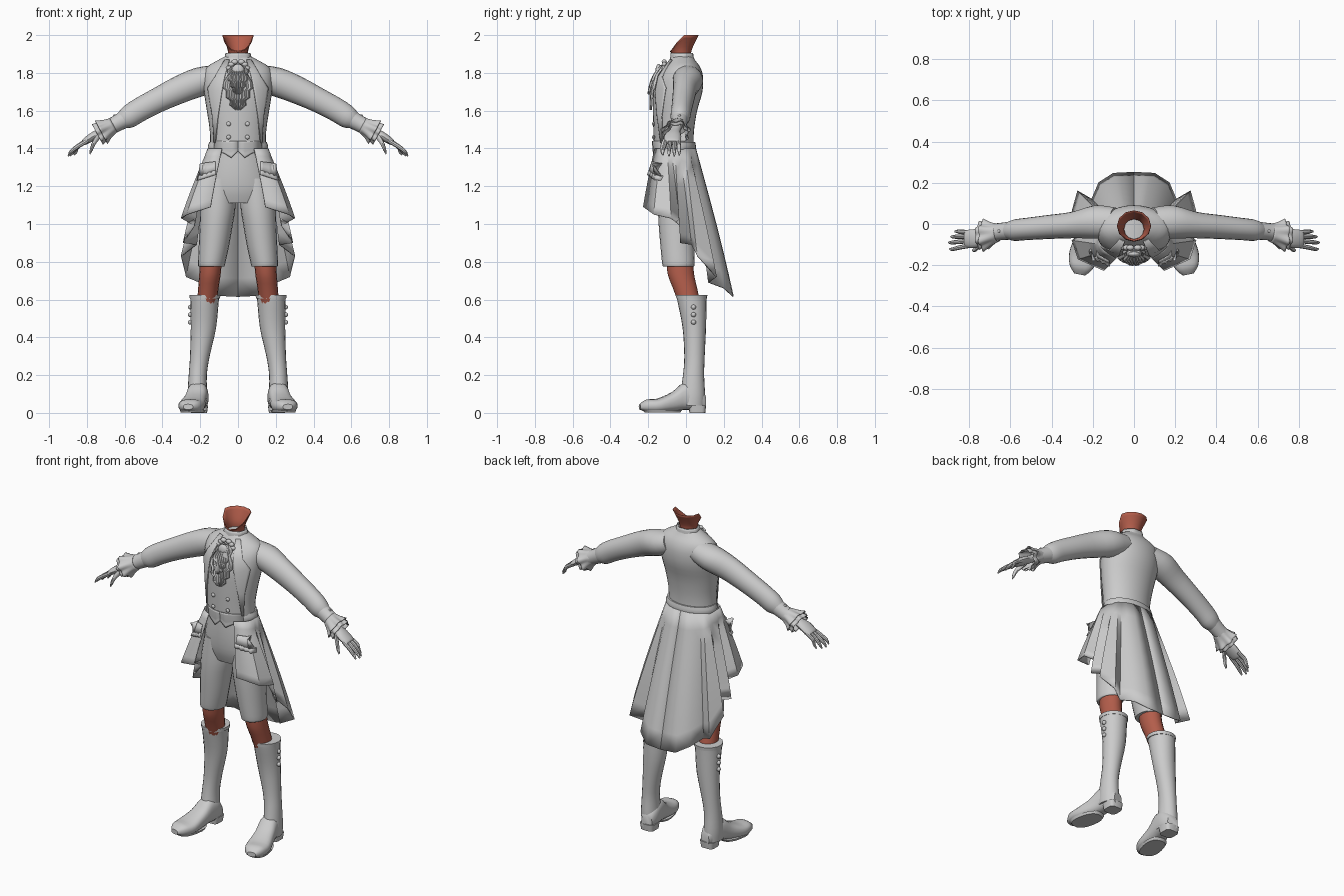
import bpy, bmesh, math
from mathutils import Vector
from mathutils.bvhtree import BVHTree


def material(name, rgb):
    m = bpy.data.materials.new(name)
    m.diffuse_color = (*rgb, 1)
    return m


CLOTH = material("pale grey", (0.6, 0.6, 0.6))
SKIN = material("red brown skin", (0.45, 0.11, 0.07))
X, Y, Z = Vector((1, 0, 0)), Vector((0, 1, 0)), Vector((0, 0, 1))
ARM_UP = Vector((0.47, 0, 0.88))


def finish(name, bm, mat=CLOTH, mirror=False, thick=0, angle=40):
    bmesh.ops.recalc_face_normals(bm, faces=bm.faces)
    me = bpy.data.meshes.new(name)
    bm.to_mesh(me)
    bm.free()
    me.materials.append(mat)
    me.shade_smooth()
    me.set_sharp_from_angle(angle=math.radians(angle))
    ob = bpy.data.objects.new(name, me)
    bpy.context.collection.objects.link(ob)
    if thick:
        s = ob.modifiers.new("thickness", 'SOLIDIFY')
        s.thickness, s.offset = thick, 0
    if mirror:
        ob.modifiers.new("mirror", 'MIRROR').use_mirror_merge = False
    return ob


def spline(rows, steps):
    """Catmull-Rom through tuples of numbers."""
    out = []
    for i in range(len(rows) - 1):
        a, b, c, d = (rows[max(i - 1, 0)], rows[i], rows[i + 1],
                      rows[min(i + 2, len(rows) - 1)])
        for k in range(steps):
            t = k / steps
            out.append([q + 0.5 * t * (r - p + t * (2 * p - 5 * q + 4 * r - s
                        + t * (3 * (q - r) + s - p)))
                        for p, q, r, s in zip(a, b, c, d)])
    return out + [list(rows[-1])]


def skin_grid(bm, grid, closed):
    for r0, r1 in zip(grid, grid[1:]):
        n = len(r0)
        for j in range(n if closed else n - 1):
            k = (j + 1) % n
            bm.faces.new((r0[j], r0[k], r1[k], r1[j]))


def loft(name, rings, u=X, v=Y, n=20, steps=3, power=2, caps=True, wave=0,
         warp=None, **kw):
    """Rings are (x, y, z, radius along u, radius along v)."""
    bm, grid = bmesh.new(), []
    rows = spline(rings, steps)
    for i, (x, y, z, ru, rv) in enumerate(rows):
        ring = []
        for j in range(n):
            t = 2 * math.pi * j / n
            c, s = math.cos(t), math.sin(t)
            f = 1 + wave * math.sin(7 * t) * i / (len(rows) - 1)
            p = Vector((x, y, z))
            p += u * math.copysign(abs(c) ** (2 / power), c) * ru * f
            p += v * math.copysign(abs(s) ** (2 / power), s) * rv * f
            if warp:
                warp(p, i / (len(rows) - 1))
            ring.append(bm.verts.new(p))
        grid.append(ring)
    skin_grid(bm, grid, True)
    if caps:
        bm.faces.new(grid[0])
        bm.faces.new(grid[-1])
    return finish(name, bm, **kw)


def surface(ob):
    return BVHTree.FromPolygons([v.co for v in ob.data.vertices],
                                [p.vertices for p in ob.data.polygons])


def plate(name, a, b, bvh, lift, ripple=0, mirror=True, cols=8):
    """Thin cloth between two (x, z) outlines, laid on a front surface."""
    bm, grid = bmesh.new(), []
    for p, q in zip(a, b):
        row = []
        for j in range(cols + 1):
            t = j / cols
            x, z = p[0] + (q[0] - p[0]) * t, p[1] + (q[1] - p[1]) * t
            hit = bvh.ray_cast(Vector((x, -1, z)), Y)[0]
            y = (hit.y if hit else -0.165) - lift - ripple * (j % 2)
            row.append(bm.verts.new((x, y, z)))
        grid.append(row)
    skin_grid(bm, grid, False)
    return finish(name, bm, mirror=mirror, thick=0.006)


def stud(name, pos, r, squash=(1, 1, 1), mirror=True):
    bm = bmesh.new()
    bmesh.ops.create_uvsphere(bm, u_segments=12, v_segments=8, radius=r)
    for w in bm.verts:
        w.co = Vector([c * s for c, s in zip(w.co, squash)]) + Vector(pos)
    return finish(name, bm, mirror=mirror)


# Jacket body, waistband, collar
torso = loft("jacket_body", [
    (0, -.06, 1.37, .148, .105), (0, -.065, 1.42, .147, .105),
    (0, -.065, 1.5, .15, .108), (0, -.058, 1.6, .165, .117),
    (0, -.043, 1.7, .18, .13), (0, -.03, 1.78, .183, .12),
    (0, -.02, 1.83, .165, .095), (0, -.02, 1.865, .11, .07),
    (0, -.02, 1.89, .062, .055)], n=32)
loft("waistband", [(0, -.055, 1.385, .157, .106), (0, -.055, 1.41, .16, .108),
                   (0, -.055, 1.435, .152, .103)], n=32)
loft("collar", [(0, -.02, 1.86, .075, .062), (0, -.02, 1.905, .062, .056)],
     n=28, wave=.05, caps=False, thick=.006)


# Neck, cut off along the jaw line
def jaw(p, t):
    if p.y < -.02:
        p.z -= (-.02 - p.y) * 1.4 * t ** 2


loft("neck", [(0, -.02, 1.84, .05, .05), (0, -.025, 1.9, .05, .05),
              (0, -.02, 1.94, .058, .056), (0, -.01, 2.0, .082, .075)],
     n=12, caps=False, warp=jaw, mat=SKIN, thick=.003)

# Sleeves, cuffs and frills
loft("sleeve", [(.09, .005, 1.785, .075, .065), (.19, .01, 1.757, .08, .078),
                (.3, -.005, 1.715, .064, .074), (.42, -.015, 1.658, .058, .066),
                (.52, -.024, 1.605, .054, .063), (.58, -.03, 1.567, .052, .06),
                (.615, -.032, 1.547, .04, .045)], u=Y, v=ARM_UP, mirror=True)
loft("cuff", [(.6, -.032, 1.555, .044, .047), (.65, -.037, 1.528, .042, .043),
              (.685, -.042, 1.51, .044, .043)], u=Y, v=ARM_UP, mirror=True)
for k, (x, r) in enumerate([(.66, .072), (.68, .062)]):
    loft(f"cuff_frill_{k}", [(x, -.042, 1.523 - k * .012, .042, .04),
                             (x + .035, -.05, 1.505 - k * .012, .055, .05),
                             (x + .065, -.055, 1.488 - k * .012, r, r * .9)],
         u=Y, v=ARM_UP, n=42, wave=.13, caps=False, thick=.004, mirror=True)
for x, z in ((.62, 1.592), (.655, 1.572)):
    stud("cuff_button", (x, -.035, z), .008)

# Gloved hands
loft("palm", [(.67, -.045, 1.52, .026, .022), (.72, -.06, 1.49, .03, .022),
              (.765, -.07, 1.465, .045, .023), (.81, -.072, 1.437, .043, .018),
              (.82, -.072, 1.43, .036, .012)], u=Y, v=ARM_UP, n=14, mirror=True)
for k, (y, tx, ty, tz) in enumerate([(-.105, .895, -.122, 1.365), (-.082, .9, -.09, 1.36),
                                     (-.06, .89, -.062, 1.36), (-.04, .87, -.036, 1.365)]):
    loft(f"finger_{k}", [(.795, y, 1.442, .011, .012),
                         (.845, (y + ty) / 2, 1.413, .011, .012),
                         (tx - .015, ty, tz + .022, .009, .01),
                         (tx, ty, tz, .004, .004)],
         u=Y, v=ARM_UP, n=8, mirror=True)
loft("thumb", [(.73, -.085, 1.478, .014, .018), (.76, -.115, 1.435, .013, .014),
               (.775, -.126, 1.4, .011, .012), (.785, -.128, 1.372, .004, .005)],
     u=Y, v=ARM_UP, n=8, mirror=True)

# Knee breeches and bare knees
loft("breeches_hips", [(0, -.06, 1.4, .143, .1), (0, -.05, 1.28, .168, .112),
                       (0, -.045, 1.18, .182, .108), (0, -.045, 1.11, .17, .085)], n=28)
loft("breeches_leg", [(.095, -.045, 1.24, .075, .1), (.105, -.045, 1.1, .092, .103),
                      (.115, -.045, 1.0, .088, .1), (.128, -.045, .88, .08, .09),
                      (.14, -.04, .79, .072, .086), (.14, -.04, .775, .068, .08)],
     mirror=True)
loft("knee", [(.14, -.035, .85, .058, .07), (.148, -.028, .74, .057, .07),
              (.157, -.005, .66, .054, .064), (.165, .018, .58, .052, .058)],
     n=16, mat=SKIN, mirror=True)

# Tall boots
loft("boot_shaft", [(.175, .03, .622, .079, .08), (.177, .032, .59, .075, .077),
                    (.183, .044, .45, .067, .062), (.202, .045, .3, .052, .054),
                    (.213, .04, .2, .048, .056), (.215, .035, .1, .052, .066),
                    (.213, .03, .04, .052, .07)], mirror=True)
loft("boot_rim", [(.175, .03, .605, .08, .081), (.175, .03, .625, .082, .083)], mirror=True)
loft("boot_foot", [(.2, .1, .055, .032, .04), (.205, .06, .08, .05, .065),
                   (.215, -.01, .088, .055, .072), (.228, -.07, .06, .06, .052),
                   (.245, -.15, .039, .07, .037), (.257, -.21, .038, .056, .032),
                   (.264, -.245, .032, .026, .014)],
     u=Vector((.98, .2, 0)), v=Z, power=2.6, mirror=True)
loft("boot_sole", [(.24, -.125, .001, .058, .095), (.24, -.125, .015, .064, .105)],
     u=Vector((.98, .2, 0)), v=Vector((-.2, .98, 0)), steps=1, power=2.5, mirror=True)
loft("boot_heel", [(.206, .06, 0, .042, .042), (.206, .06, .04, .048, .046)],
     steps=1, power=4, mirror=True)
for z in (.56, .52, .48):
    stud("boot_button", (.252, .04, z), .013)

# Coat skirt: each column runs from waist (x, y) to hem (x, y, z)
columns = [(0, .05, 0, .25, .615), (.05, .048, .1, .245, .62), (.09, .035, .17, .2, .66),
           (.11, .02, .205, .12, .69), (.125, .01, .275, .16, .72),
           (.14, -.01, .3, .06, .83), (.152, -.035, .22, .03, .89),
           (.158, -.06, .29, -.03, .9), (.158, -.08, .23, -.03, .99),
           (.156, -.1, .3, -.08, 1.03), (.14, -.13, .27, -.17, 1.05),
           (.085, -.165, .145, -.225, 1.09)]
bm, grid = bmesh.new(), []
for x0, y0, x1, y1, z1 in columns:
    col = []
    for k in range(9):
        t = k / 8
        s = t * 0.85 + 0.15 * math.sin(math.pi * t / 2)
        col.append(bm.verts.new((x0 + (x1 - x0) * s, y0 + (y1 - y0) * s,
                                 1.4 + (z1 - 1.4) * t)))
    grid.append(col)
skin_grid(bm, grid, False)
skirt = finish("coat_skirt", bm, mirror=True, thick=.006)
skirt_map = surface(skirt)

# Pocket flaps with lace edge
plate("pocket_flap", [(.12, 1.33), (.12, 1.28)], [(.2, 1.32), (.21, 1.25)], skirt_map, .012)
plate("pocket_lace", [(.118, 1.285), (.116, 1.262)], [(.21, 1.255), (.216, 1.23)],
      skirt_map, .01, ripple=.008)

# Lapels and waistcoat hem
front = surface(torso)
plate("lapel", [(.045, 1.87), (.07, 1.78), (.085, 1.7), (.105, 1.57), (.118, 1.43)],
      [(.07, 1.87), (.12, 1.78), (.16, 1.72), (.135, 1.57), (.126, 1.43)], front, .006)
plate("waistcoat_hem", [(0, 1.44), (.035, 1.44), (.075, 1.44), (.125, 1.44)],
      [(0, 1.385), (.035, 1.35), (.075, 1.375), (.125, 1.39)], front, .006)
for z in (1.53, 1.46):
    stud("waistcoat_button", (.05, -.172, z), .012, (1, .6, 1))

# Ruffled jabot in two layers, with brooch and bow
edge = [(.03, 1.84), (.055, 1.81), (.05, 1.79), (.075, 1.75), (.078, 1.72), (.06, 1.705),
        (.062, 1.67), (.04, 1.655), (.042, 1.63), (.012, 1.605)]
for k, s in enumerate((1, .65)):
    rim = [(x * s, 1.84 + (z - 1.84) * s) for x, z in edge]
    plate(f"jabot_layer_{k}", [(-x, z) for x, z in rim], rim, front, .008 + k * .011,
          ripple=.008, mirror=False, cols=14)
stud("brooch", (0, -.145, 1.81), .034, (1, .5, 1.1), mirror=False)
for x, z in ((.035, 1.845), (.045, 1.825), (.018, 1.858)):
    stud("bow_bead", (x, -.115, z), .017, (1.1, .8, .8))
